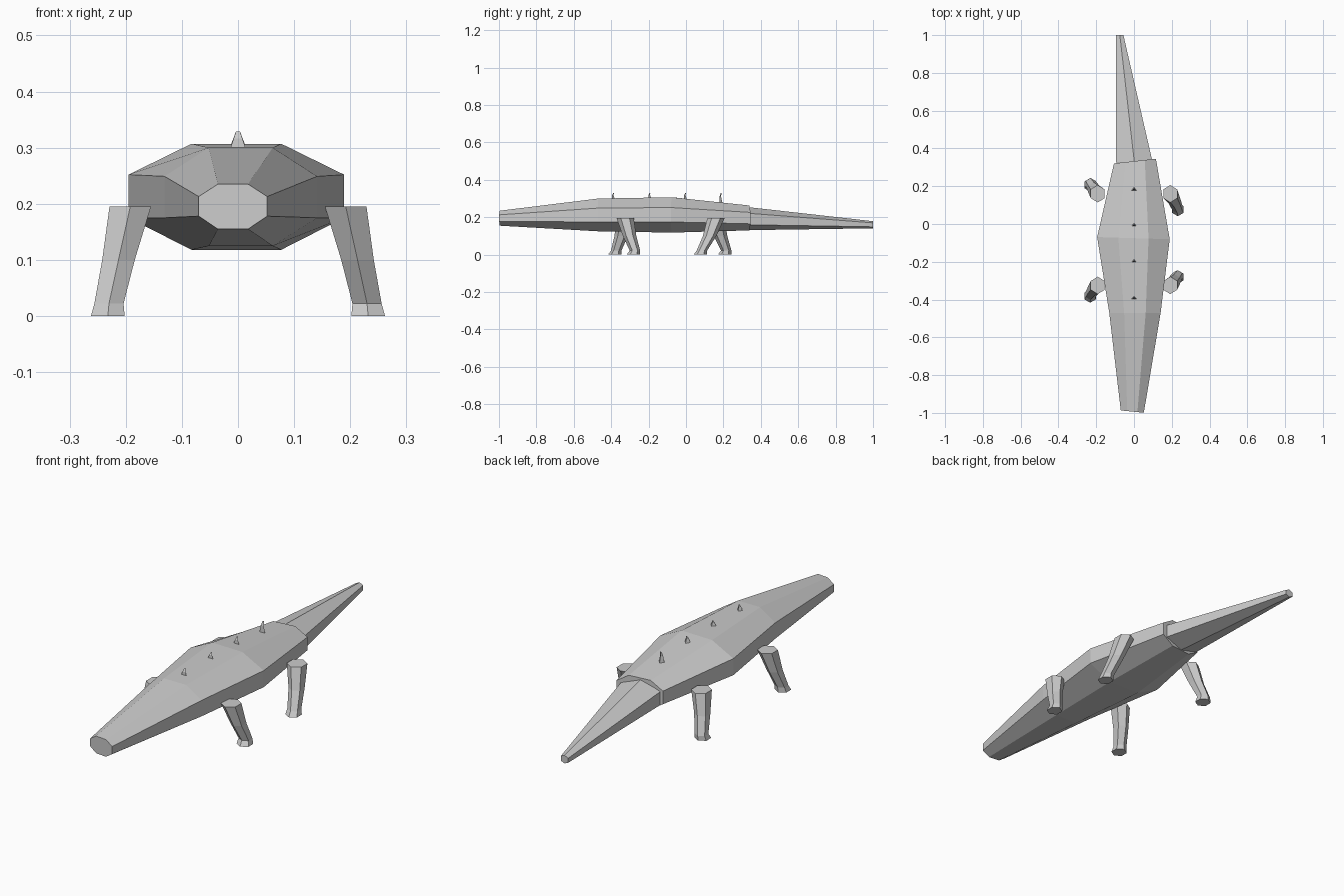
import bpy, math

cube = bpy.data.objects.get("Cube")
if cube:
    bpy.data.objects.remove(cube, do_unlink=True)

grey = bpy.data.materials.new("plain grey")
grey.use_nodes = True
GREY = (0.6, 0.6, 0.6, 1)
grey.diffuse_color = GREY
grey.node_tree.nodes["Principled BSDF"].inputs["Base Color"].default_value = GREY


def loft(name, rings):
    """Join equal rings of points into a closed flat-shaded solid."""
    n = len(rings[0])
    faces = [list(range(n))[::-1], list(range(n * (len(rings) - 1), n * len(rings)))]
    for r in range(len(rings) - 1):
        for i in range(n):
            j = (i + 1) % n
            faces.append([r * n + i, r * n + j, (r + 1) * n + j, (r + 1) * n + i])
    mesh = bpy.data.meshes.new(name)
    mesh.from_pydata([p for ring in rings for p in ring], [], faces)
    mesh.materials.append(grey)
    obj = bpy.data.objects.new(name, mesh)
    bpy.context.collection.objects.link(obj)
    # Consistent outward normals
    bpy.context.view_layer.objects.active = obj
    obj.select_set(True)
    bpy.ops.object.mode_set(mode='EDIT')
    bpy.ops.mesh.select_all(action='SELECT')
    bpy.ops.mesh.normals_make_consistent(inside=False)
    bpy.ops.object.mode_set(mode='OBJECT')
    obj.select_set(False)
    return obj


def body_ring(y, cx, half, flat, bottom, low, high, top, skew):
    """Eight-sided cross-section, slightly turned about z by skew."""
    outline = [(-flat, bottom), (flat, bottom), (half, low), (half, high),
               (flat, top), (-flat, top), (-half, high), (-half, low)]
    return [(cx + x, y + skew * x, z) for x, z in outline]


# Body: snout, shoulders, widest girth, hips
loft("body", [
    body_ring(-0.993, -0.009, 0.061, 0.027, 0.155, 0.178, 0.213, 0.235, -0.1),
    body_ring(-0.47, 0.005, 0.136, 0.057, 0.125, 0.175, 0.249, 0.30, 0),
    body_ring(-0.075, -0.003, 0.192, 0.08, 0.118, 0.175, 0.252, 0.307, -0.03),
    body_ring(0.333, 0.005, 0.111, 0.052, 0.13, 0.165, 0.226, 0.263, 0.11)])


def tail_ring(y, cx, half, bottom, low, high, top):
    return [(cx, y, bottom), (cx + half, y, low), (cx + half, y, high),
            (cx, y, top), (cx - half, y, high), (cx - half, y, low)]


# Tail: six-sided, tapering to one side
loft("tail", [tail_ring(0.325, 0.002, 0.097, 0.131, 0.16, 0.222, 0.255),
              tail_ring(1.0, -0.075, 0.019, 0.141, 0.149, 0.17, 0.179)])


def hexagon(x, y, z, rx, ry):
    return [(x + rx / 0.866 * math.sin(a), y + ry * math.cos(a), z)
            for a in (math.radians(60 * i) for i in range(6))]


# Legs: six-sided, splayed outward, with a small flared foot
for name, side, y, step in (("front_left_leg", 1, -0.325, 0.052),
                            ("front_right_leg", -1, -0.325, -0.048),
                            ("back_left_leg", 1, 0.16, -0.075),
                            ("back_right_leg", -1, 0.16, 0.055)):
    loft(name, [
        hexagon(side * 0.192, y, 0.195, 0.037, 0.046),
        hexagon(side * 0.213, y + step * 0.45, 0.10, 0.029, 0.036),
        hexagon(side * 0.230, y + step, 0.022, 0.026, 0.028),
        hexagon(side * 0.232, y + step - 0.008, 0.0, 0.03, 0.036)])

# Back spikes: three-sided, hooked toward the tail
for i, (y, base) in enumerate(((-0.39, 0.298), (-0.195, 0.302), (-0.005, 0.298), (0.185, 0.28))):
    rings = []
    for t, shift, size in ((0, 0, 1), (0.6, 0.001, 0.55), (1, 0.007, 0.27)):
        z = base + (0.329 - base) * t
        yy = y - 0.007 + shift
        rings.append([(-0.014 * size, yy, z), (0.014 * size, yy, z),
                      (0, yy + 0.016 * size, z)])
    loft("back_spike_%d" % (i + 1), rings)
